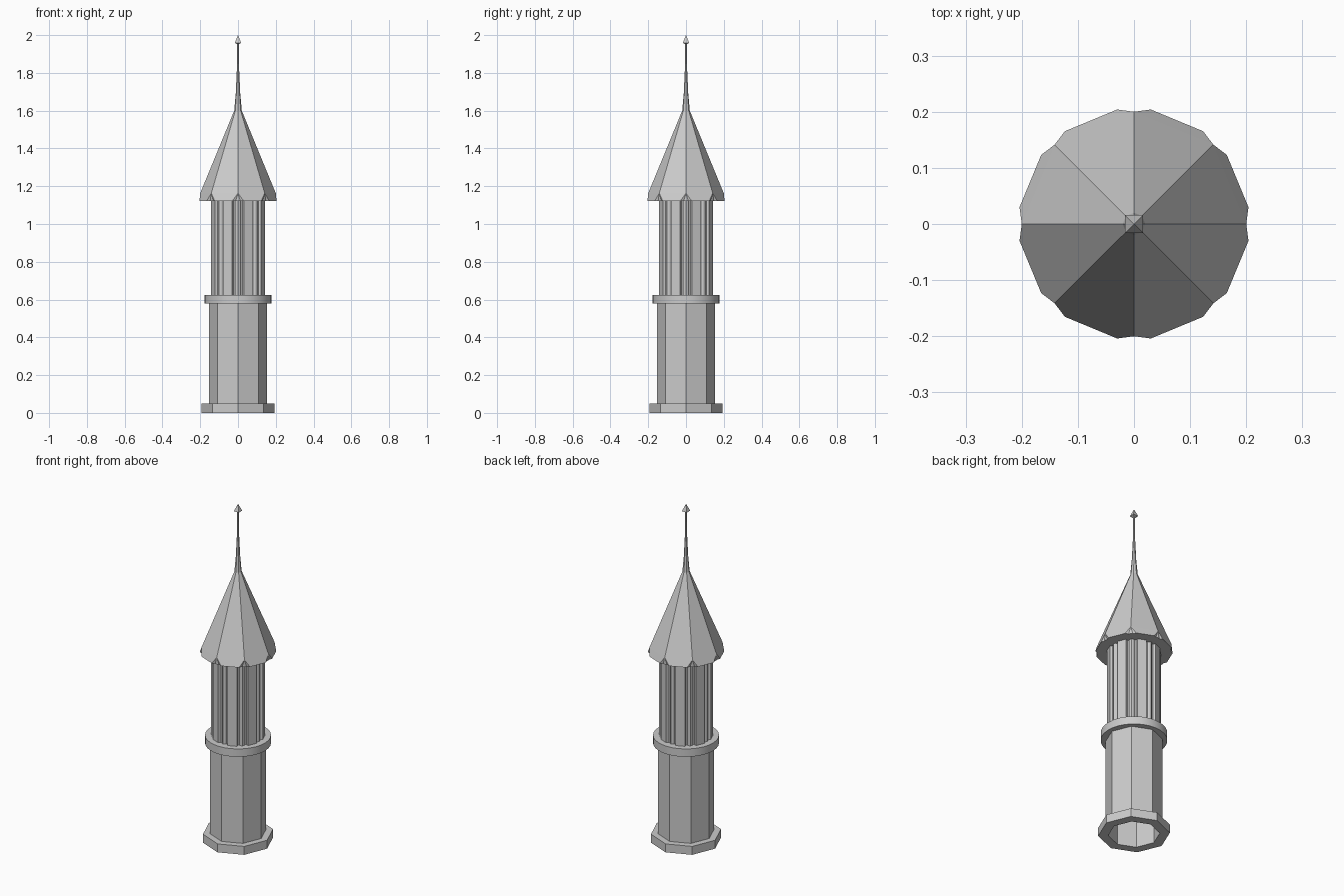
import bpy, bmesh, math

if "Cube" in bpy.data.objects:
    bpy.data.objects.remove(bpy.data.objects["Cube"])


def loft(name, rings, closed=False, caps=True):
    """Skin a list of equal-length rings; closed joins the last ring to the first."""
    bm = bmesh.new()
    loops = [[bm.verts.new(p) for p in r] for r in rings]
    pairs = list(zip(loops, loops[1:]))
    if closed:
        pairs.append((loops[-1], loops[0]))
    for a, b in pairs:
        n = len(a)
        for i in range(n):
            j = (i + 1) % n
            bm.faces.new((a[i], a[j], b[j], b[i]))
    if caps and not closed:
        bm.faces.new(loops[0][::-1])
        bm.faces.new(loops[-1])
    # merges rings that fold to shared points
    bmesh.ops.remove_doubles(bm, verts=bm.verts, dist=1e-5)
    bmesh.ops.recalc_face_normals(bm, faces=bm.faces)
    me = bpy.data.meshes.new(name)
    bm.to_mesh(me)
    bm.free()
    ob = bpy.data.objects.new(name, me)
    bpy.context.collection.objects.link(ob)
    return ob


def ngon(r, z, n=8, start=0.0):
    return [(r * math.cos(start + 2 * math.pi * i / n),
             r * math.sin(start + 2 * math.pi * i / n), z) for i in range(n)]


def corners(points):
    """Repeat a corner profile of (radial, sideways, z) around the eight corners."""
    out = []
    for k in range(8):
        c, s = math.cos(k * math.pi / 4), math.sin(k * math.pi / 4)
        out += [(x * c - y * s, x * s + y * c, z) for x, y, z in points]
    return out


def mirrored(half):
    return [(x, -y, z) for x, y, z in half] + [p for p in half[::-1] if p[1] > 0]


def tube(name, r_in, r_out, z0, z1, n=8):
    return loft(name, [ngon(r_in, z0, n), ngon(r_out, z0, n),
                       ngon(r_out, z1, n), ngon(r_in, z1, n)], closed=True)


# Octagonal hollow base and lower shaft
tube("plinth", 0.138, 0.192, 0.0, 0.05)
tube("lower_shaft", 0.138, 0.153, 0.05, 0.58)

# Round balcony ring
ring = tube("balcony_ring", 0.125, 0.178, 0.578, 0.625, 32)
bpy.context.view_layer.objects.active = ring
ring.select_set(True)
bpy.ops.object.shade_smooth_by_angle(angle=math.radians(35))
ring.select_set(False)

# Upper shaft: octagon whose notched corners hold a slim column
half = [(0.142, 0.031), (0.129, 0.023), (0.129, 0.015), (0.137, 0.010), (0.142, 0.0)]
loft("fluted_shaft", [corners(mirrored([(x, y, z) for x, y in half]))
                      for z in (0.62, 1.13)])

# Roof: corners of the eave are cut back below small pointed notches
eave = mirrored([(0.204, 0.030, 1.122), (0.197, 0.012, 1.122), (0.200, 0.0, 1.122)])
notch = [(0.200, 0.0, 1.163)] * 5
top = [(0.020, 0.0, 1.60)] * 5
loft("roof", [corners(eave), corners(notch), corners(top)])

# Spire and pointed finial
loft("spire", [ngon(0.020, 1.60), ngon(0.012, 1.69), ngon(0.006, 1.82), ngon(0.004, 1.96)])
q = math.pi / 4
loft("finial", [ngon(0.006, 1.952, 4, q), ngon(0.023, 1.959, 4, q), ngon(0.0006, 2.0, 4, q)])
